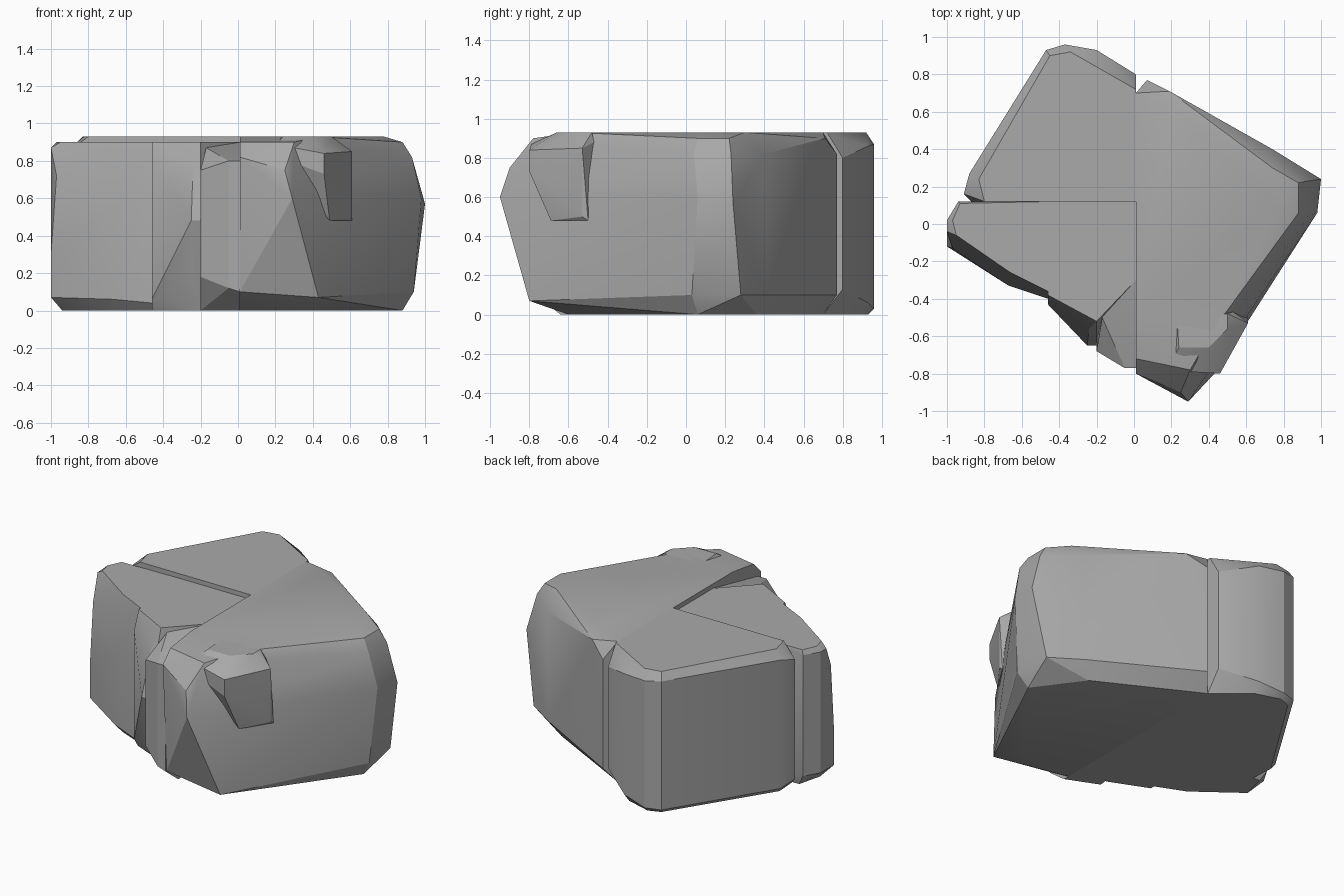
import bpy
import bmesh
import math

# Remove the default object only
default_cube = bpy.data.objects.get("Cube")
if default_cube:
    bpy.data.objects.remove(default_cube, do_unlink=True)

# Single stone colour
stone = bpy.data.materials.new("grey stone")
stone.use_nodes = True
stone_colour = (0.4, 0.4, 0.4, 1)
stone.diffuse_color = stone_colour
shader = stone.node_tree.nodes["Principled BSDF"]
shader.inputs["Base Color"].default_value = stone_colour
shader.inputs["Roughness"].default_value = 0.9


def chunk(name, *corner_groups):
    """Make a convex piece of broken stone wrapped around its corner points."""
    bm = bmesh.new()
    for group in corner_groups:
        for corner in group:
            bm.verts.new(corner)
    bmesh.ops.convex_hull(bm, input=list(bm.verts))
    inner = [vert for vert in bm.verts if not vert.link_faces]
    bmesh.ops.delete(bm, geom=inner, context="VERTS")
    bmesh.ops.dissolve_limit(bm, angle_limit=math.radians(1),
                             verts=list(bm.verts), edges=list(bm.edges))
    bmesh.ops.recalc_face_normals(bm, faces=list(bm.faces))
    mesh = bpy.data.meshes.new(name)
    bm.to_mesh(mesh)
    bm.free()
    mesh.materials.append(stone)
    stone_piece = bpy.data.objects.new(name, mesh)
    bpy.context.collection.objects.link(stone_piece)
    bpy.ops.object.select_all(action="DESELECT")
    stone_piece.select_set(True)
    bpy.context.view_layer.objects.active = stone_piece
    bpy.ops.object.shade_smooth_by_angle(angle=math.radians(24))
    return stone_piece


def level(height, *outline):
    """Corners of a cross-section lying at one height."""
    return [(x, y, height) for x, y in outline]


def upright(x, y, *heights):
    """Corners stacked on one vertical edge."""
    return [(x, y, height) for height in heights]


TOP = 0.93
SHELF = 0.9
SEAM = 0.01

# Large block left of the central crack
chunk(
    "main_block",
    level(TOP, (SEAM, -0.5), (0.42, -0.57), (0.78, 0.1), (0.74, 0.3), (0.2, 0.62), (SEAM, 0.7)),
    level(SHELF, (SEAM, -0.72), (0.3, -0.78), (0.88, 0.06), (0.88, 0.22), (0.19, 0.71)),
    level(0.82, (SEAM, -0.8), (0.93, 0.04), (0.93, 0.23), (0.74, 0.4), (0.07, 0.77)),
    [(0.25, -0.9, 0.75), (0.29, -0.95, 0.6), (0.43, -0.8, 0.07)],
    [(1, 0.24, 0.57), (0.98, 0.06, 0.6)],
    level(0.1, (SEAM, -0.76), (0.94, 0.03), (0.92, 0.28), (0.72, 0.41), (0.07, 0.77)),
    level(0, (SEAM, -0.6), (0.36, -0.6), (0.88, 0.06), (0.66, 0.36), (SEAM, 0.7)),
)

# Rear block right of the crack
chunk(
    "rear_block",
    level(TOP, (SEAM, 0.72), (-0.18, 0.83), (-0.34, 0.92), (-0.45, 0.9), (-0.83, 0.24),
          (-0.8, 0.12), (SEAM, 0.12)),
    upright(SEAM, 0.8, 0.8, 0.13),
    upright(-0.2, 0.93, 0.86, 0.06),
    upright(-0.37, 0.96, 0.87, 0.03),
    upright(-0.47, 0.93, 0.88, 0.03),
    upright(-0.88, 0.27, 0.88, 0.03),
    upright(-0.91, 0.16, 0.85, 0.06),
    level(0, (SEAM, 0.7), (-0.2, 0.88), (-0.37, 0.93), (-0.45, 0.9), (-0.86, 0.25),
          (-0.85, 0.1), (SEAM, 0.1)),
)

# Outer right block, slightly lower than its neighbours
chunk(
    "right_block",
    level(SHELF, (-0.46, 0.12), (-0.93, 0.11), (-0.97, 0.02), (-0.95, -0.06), (-0.66, -0.26),
          (-0.46, -0.36)),
    upright(-0.94, 0.12, 0.87, 0.07),
    upright(-1, 0.02, 0.87, 0.07),
    upright(-1, -0.04, 0.87),
    upright(-0.97, -0.13, 0.72),
    upright(-1, -0.12, 0.3, 0.07),
    upright(-0.67, -0.33, 0.55, 0.06),
    upright(-0.46, -0.4, 0.6, 0.04),
    level(0, (-0.46, 0.12), (-0.9, 0.1), (-0.94, -0.06), (-0.65, -0.28), (-0.46, -0.36)),
)

# Wedge between the right block and the crack, bulging at mid height
chunk(
    "front_wedge",
    level(SHELF, (-0.46, 0.12), (SEAM, 0.12), (SEAM, -0.3), (-0.2, -0.52), (-0.46, -0.38)),
    upright(-0.46, -0.43, 0.78, 0.06),
    upright(-0.24, -0.56, 0.78, 0.2),
    upright(-0.25, -0.65, 0.48),
    upright(-0.2, -0.65, 0.48),
    level(0, (-0.46, 0.12), (SEAM, 0.12), (SEAM, -0.4), (-0.2, -0.5), (-0.46, -0.39)),
)

# Narrow slab beside the crack with a sloping broken top
chunk(
    "front_slab",
    level(SHELF, (-0.04, -0.3), (SEAM, -0.3)),
    upright(-0.17, -0.5, 0.87),
    upright(-0.2, -0.68, 0.75, 0.18),
    upright(-0.05, -0.77, 0.8, 0.12),
    upright(SEAM, -0.77, 0.8, 0.1),
    level(0, (-0.2, -0.55), (SEAM, -0.64), (SEAM, -0.3), (-0.18, -0.35)),
)

# Loose chip clinging to the upper front corner
chunk(
    "corner_chip",
    level(TOP, (0.23, -0.5), (0.5, -0.48), (0.5, -0.56), (0.4, -0.66), (0.24, -0.66)),
    upright(0.2, -0.48, 0.89, 0.83),
    upright(0.2, -0.74, 0.88, 0.83),
    upright(0.3, -0.79, 0.87, 0.79),
    upright(0.46, -0.8, 0.84, 0.73),
    upright(0.61, -0.53, 0.85, 0.5),
    upright(0.53, -0.47, 0.88),
    level(0.48, (0.49, -0.69), (0.61, -0.5), (0.5, -0.5)),
)
